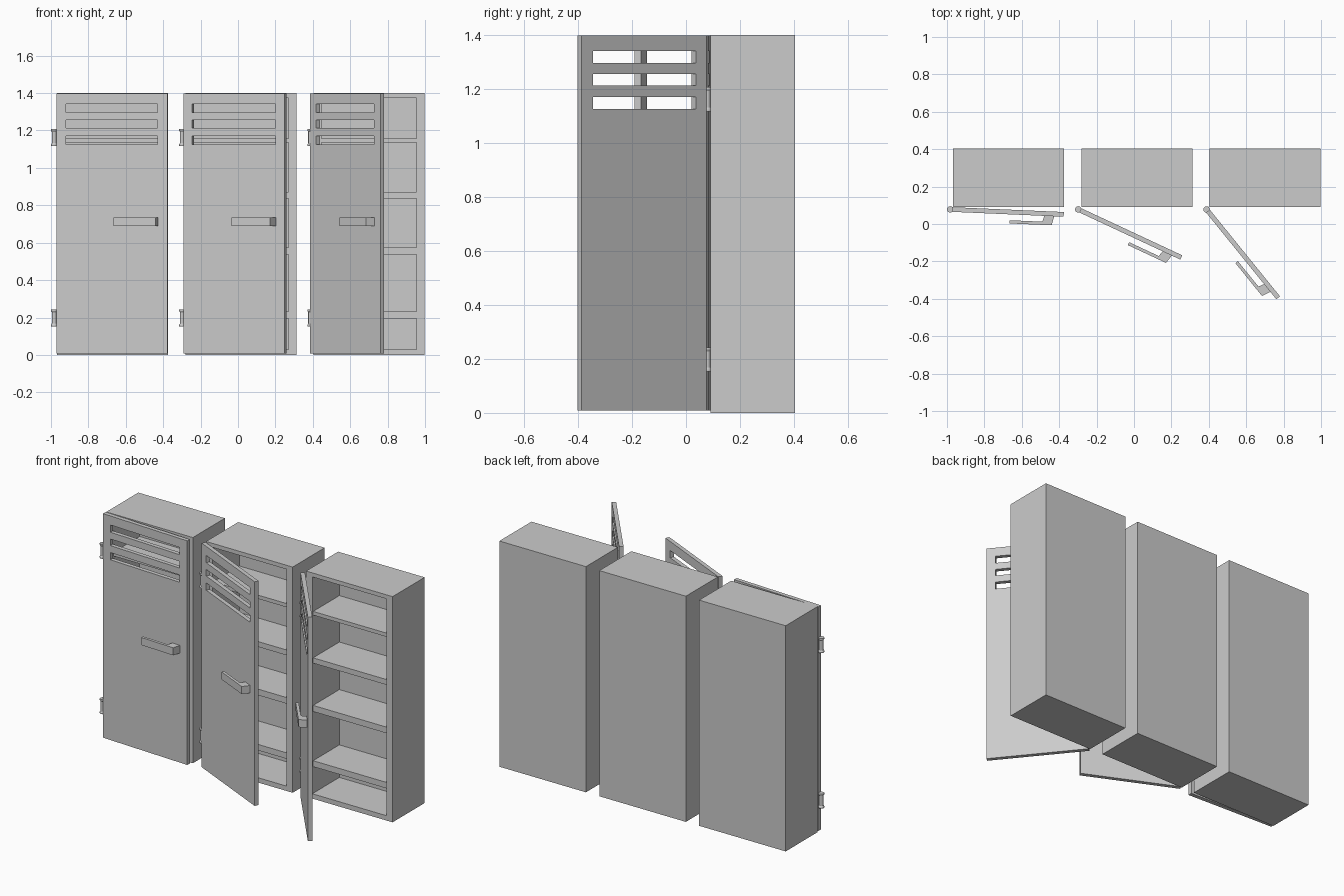
import bpy, bmesh, math
from mathutils import Matrix

if "Cube" in bpy.data.objects:
    bpy.data.objects.remove(bpy.data.objects["Cube"])

steel = bpy.data.materials.new("grey_steel")
steel.diffuse_color = (0.6, 0.6, 0.6, 1)
steel.use_nodes = True
steel.node_tree.nodes["Principled BSDF"].inputs["Base Color"].default_value = steel.diffuse_color


def finish(name, bm, matrix=None):
    bmesh.ops.recalc_face_normals(bm, faces=bm.faces)
    me = bpy.data.meshes.new(name)
    bm.to_mesh(me)
    bm.free()
    me.materials.append(steel)
    ob = bpy.data.objects.new(name, me)
    bpy.context.collection.objects.link(ob)
    if matrix:
        ob.matrix_world = matrix
    return ob


def boxes(name, spans, matrix=None):
    """One object made of boxes given as (x0, x1, y0, y1, z0, z1)."""
    bm = bmesh.new()
    for x0, x1, y0, y1, z0, z1 in spans:
        m = Matrix.Translation(((x0 + x1) / 2, (y0 + y1) / 2, (z0 + z1) / 2))
        m = m @ Matrix.Diagonal((x1 - x0, y1 - y0, z1 - z0, 1))
        bmesh.ops.create_cube(bm, size=1, matrix=m)
    return finish(name, bm, matrix)


def cut(ob, cutter):
    bpy.context.view_layer.update()
    mod = ob.modifiers.new("cut", 'BOOLEAN')
    mod.operation = 'DIFFERENCE'
    mod.solver = 'EXACT'
    mod.object = cutter
    bpy.ops.object.select_all(action='DESELECT')
    bpy.context.view_layer.objects.active = ob
    ob.select_set(True)
    bpy.ops.object.modifier_apply(modifier=mod.name)
    bpy.data.objects.remove(cutter)


def prism(name, outline, z0, z1, matrix):
    bm = bmesh.new()
    face = bm.faces.new([bm.verts.new((x, y, z0)) for x, y in outline])
    ext = bmesh.ops.extrude_face_region(bm, geom=[face])
    verts = [v for v in ext["geom"] if isinstance(v, bmesh.types.BMVert)]
    bmesh.ops.translate(bm, vec=(0, 0, z1 - z0), verts=verts)
    return finish(name, bm, matrix)


def lathe(name, profile, matrix, n=20):
    bm = bmesh.new()
    rings = [[bm.verts.new((r * math.cos(2 * math.pi * i / n),
                            r * math.sin(2 * math.pi * i / n), z))
              for i in range(n)] for r, z in profile]
    for a, b in zip(rings, rings[1:]):
        for i in range(n):
            j = (i + 1) % n
            bm.faces.new((a[i], a[j], b[j], b[i]))
    bm.faces.new(rings[0])
    bm.faces.new(rings[-1])
    ob = finish(name, bm, matrix)
    bpy.ops.object.select_all(action='DESELECT')
    bpy.context.view_layer.objects.active = ob
    ob.select_set(True)
    bpy.ops.object.shade_smooth_by_angle(angle=math.radians(30))


W, Y0, Y1, H = 0.594, 0.09, 0.404, 1.4
SHELVES = [(0.195, 0.232), (0.537, 0.575), (0.837, 0.87), (1.135, 1.158)]
SLOTS = [(1.126, 1.171), (1.214, 1.255), (1.297, 1.342)]
HANDLE = [(0.32, -0.044), (0.495, -0.044), (0.505, -0.01),
          (0.558, -0.01), (0.546, -0.061), (0.32, -0.061)]
HINGE = [(0.017, -0.045), (0.017, -0.037), (0.0125, -0.030),
         (0.0125, 0.030), (0.017, 0.037), (0.017, 0.045)]

for k, (hx, angle) in enumerate([(-0.983, 2.5), (-0.298, 25), (0.388, 51)], 1):
    x0 = hx + 0.016
    x1 = x0 + W
    # open-fronted cabinet shell
    body = boxes(f"cabinet_body_{k}", [(x0, x1, Y0, Y1, 0, H)])
    cut(body, boxes("cavity", [(x0 + 0.043, x1 - 0.043, Y0 - 0.1, 0.355, 0.03, 1.375)]))
    # shelves
    boxes(f"shelves_{k}", [(x0 + 0.04, x1 - 0.04, Y0 + 0.008, 0.358, a, b)
                           for a, b in SHELVES])
    # swung door with vent slots
    swing = Matrix.Translation((hx, 0.078, 0)) @ Matrix.Rotation(math.radians(-angle), 4, 'Z')
    door = boxes(f"door_{k}", [(0.012, 0.608, -0.0125, 0.0125, 0.008, 1.398)], swing)
    cut(door, boxes("slots", [(0.063, 0.555, -0.1, 0.1, a, b) for a, b in SLOTS], swing))
    # hooked handle
    prism(f"handle_{k}", HANDLE, 0.688, 0.735, swing)
    # hinge barrels
    for label, z in (("lower", 0.198), ("upper", 1.162)):
        lathe(f"{label}_hinge_{k}", HINGE, Matrix.Translation((hx, 0.078, z)))
